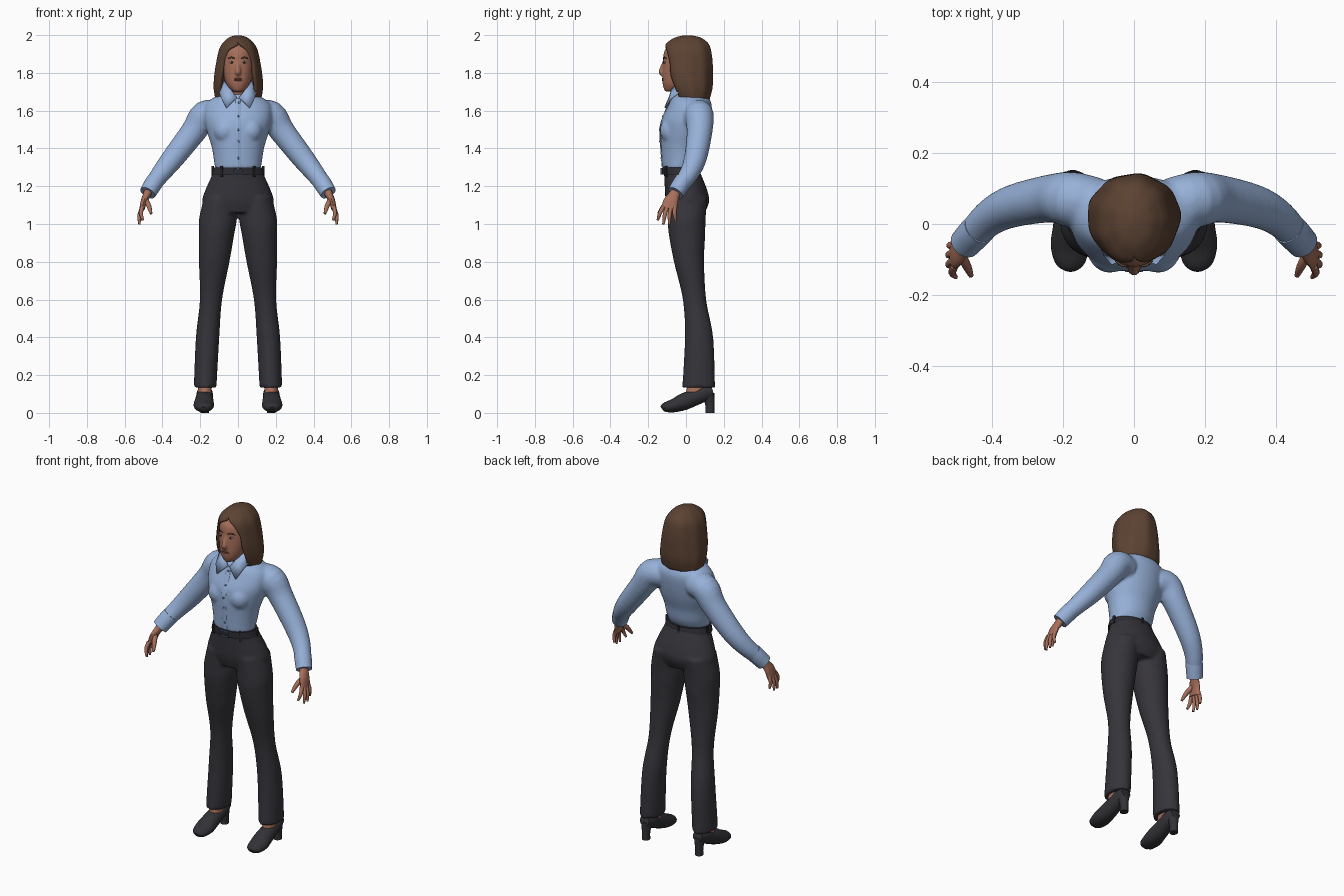
import bpy, bmesh, math
from mathutils import Vector, Matrix

if "Cube" in bpy.data.objects:
    bpy.data.objects.remove(bpy.data.objects["Cube"])

X, Y, Z = Vector((1, 0, 0)), Vector((0, 1, 0)), Vector((0, 0, 1))


def material(name, *rgb):
    m = bpy.data.materials.new(name)
    m.use_nodes = True
    m.diffuse_color = (*rgb, 1)
    bsdf = next(n for n in m.node_tree.nodes if n.type == 'BSDF_PRINCIPLED')
    bsdf.inputs["Base Color"].default_value = (*rgb, 1)
    return m


SKIN = material("skin", .39, .16, .105)
HAIR = material("brown_hair", .108, .056, .033)
SHIRT = material("blue_cotton", .31, .44, .69)
CLOTH = material("charcoal_cloth", .037, .035, .043)
LEATHER = material("shoe_leather", .032, .032, .038)
BELT = material("belt_leather", .025, .025, .032)
TRIM = material("slate_trim", .1, .16, .26)
LIPS = material("lips", .27, .085, .065)
WHITE = material("eye_white", .5, .45, .42)
IRIS = material("iris", .03, .03, .035)


def spline(rows, k):
    """Catmull-Rom interpolation of equal-length tuples."""
    out = []
    for i in range(len(rows) - 1):
        quad = [rows[min(max(j, 0), len(rows) - 1)] for j in range(i - 1, i + 3)]
        for s in range(k):
            t = s / k
            out.append([b + t / 2 * (c - a + t * (2*a - 5*b + 4*c - d + t * (3*(b - c) + d - a)))
                        for a, b, c, d in zip(*quad)])
    return out + [list(rows[-1])]


def skin(bm, loops, closed=True, caps=True):
    """Bridge rows of points with quads."""
    rows = [[bm.verts.new(p) for p in loop] for loop in loops]
    n = len(rows[0])
    for r, q in zip(rows, rows[1:]):
        for i in range(n if closed else n - 1):
            j = (i + 1) % n
            bm.faces.new((r[i], r[j], q[j], q[i]))
    if caps:
        bm.faces.new(rows[0])
        bm.faces.new(rows[-1])


def tube(bm, rows, ref=None, pair=False, n=24, k=4):
    """Loft ellipses (x, y, z, radius, radius); level rings unless ref is given."""
    rows = spline(rows, k)
    for side in (1, -1) if pair else (1,):
        loops = []
        for i, row in enumerate(rows):
            u, v = X, Y
            if ref:
                ahead, behind = rows[min(i + 1, len(rows) - 1)], rows[max(i - 1, 0)]
                t = (Vector(ahead[:3]) - Vector(behind[:3])).normalized()
                u = (ref - t * ref.dot(t)).normalized()
                v = t.cross(u)
            loop = []
            for j in range(n):
                a = math.tau * j / n
                p = Vector(row[:3]) + u * row[3] * math.cos(a) + v * row[-1] * math.sin(a)
                loop.append((p.x * side, p.y, p.z))
            loops.append(loop)
        skin(bm, loops)


def blob(bm, c, r, pair=False):
    for side in (1, -1) if pair else (1,):
        place = Matrix.Translation((c[0] * side, c[1], c[2])) @ Matrix.Diagonal((*r, 1))
        bmesh.ops.create_uvsphere(bm, u_segments=16, v_segments=10, radius=1, matrix=place)


def box(bm, c, size, turn=0):
    place = Matrix.Translation(c) @ Matrix.Rotation(turn, 4, 'Z') @ Matrix.Diagonal((*size, 1))
    bmesh.ops.create_cube(bm, size=1, matrix=place)


def finish(name, bm, mat, voxel=0, thick=0, offset=0):
    bmesh.ops.recalc_face_normals(bm, faces=bm.faces)
    me = bpy.data.meshes.new(name)
    bm.to_mesh(me)
    bm.free()
    me.materials.append(mat)
    me.shade_smooth()
    me.set_sharp_from_angle(angle=math.radians(45))
    ob = bpy.data.objects.new(name, me)
    bpy.context.scene.collection.objects.link(ob)
    if voxel:
        mod = ob.modifiers.new("blend", 'REMESH')
        mod.mode, mod.voxel_size, mod.use_smooth_shade = 'VOXEL', voxel, True
        mod = ob.modifiers.new("soften", 'SMOOTH')
        mod.factor, mod.iterations = .5, 4
    if thick:
        mod = ob.modifiers.new("thickness", 'SOLIDIFY')
        mod.thickness, mod.offset = thick, offset


# Shirt: torso, bust and sleeves blended together
bm = bmesh.new()
tube(bm, [(0, -.035, 1.295, .122, .09), (0, -.025, 1.34, .128, .103), (0, -.02, 1.41, .14, .112),
          (0, -.01, 1.48, .162, .125), (0, 0, 1.55, .178, .13), (0, .02, 1.62, .178, .117),
          (0, .024, 1.66, .145, .102), (0, .022, 1.69, .08, .078), (0, .02, 1.705, .05, .06)], n=32)
blob(bm, (.068, -.073, 1.495), (.064, .066, .07), True)
tube(bm, [(.1, .06, 1.58, .07), (.175, .069, 1.575, .078), (.235, .072, 1.49, .068),
          (.343, .05, 1.35, .06), (.41, .015, 1.265, .051), (.465, -.042, 1.19, .042)], Y, True)
finish("shirt", bm, SHIRT, .009)

# Sleeve cuffs
bm = bmesh.new()
tube(bm, [(.436, -.012, 1.232, .047), (.452, -.028, 1.207, .047), (.478, -.056, 1.165, .044)], Y, True)
finish("cuffs", bm, SHIRT)

# Collar: a folded strip on each side, from the front point to the nape
bm = bmesh.new()
top = [(.006, -.088, 1.668), (.04, -.072, 1.715), (.067, -.03, 1.75),
       (.067, .03, 1.76), (.04, .072, 1.76), (0, .086, 1.76)]
low = [(.062, -.11, 1.615), (.085, -.085, 1.66), (.1, -.03, 1.7),
       (.094, .04, 1.715), (.052, .09, 1.72), (0, .105, 1.72)]
for side in (1, -1):
    skin(bm, [[(x * side, y, z) for x, y, z in row] for row in (top, low)], False, False)
bmesh.ops.remove_doubles(bm, verts=bm.verts, dist=.0005)
finish("collar", bm, SHIRT, thick=.01)

# Button placket and buttons
placket = [(0, -.125, 1.305, .004, .014), (0, -.132, 1.4, .004, .014), (0, -.137, 1.47, .004, .014),
           (0, -.133, 1.53, .004, .014), (0, -.103, 1.61, .004, .014), (0, -.082, 1.665, .004, .012)]
bm = bmesh.new()
tube(bm, placket, Y, n=12)
finish("placket", bm, SHIRT)
bm = bmesh.new()
for row in spline(placket, 4)[2::4]:
    blob(bm, (.003, row[1] - .004, row[2]), (.006, .003, .006))
finish("buttons", bm, TRIM)

# Trousers: hips and flared legs blended together
bm = bmesh.new()
tube(bm, [(0, -.03, 1.303, .122, .092), (0, -.015, 1.25, .142, .1), (0, 0, 1.18, .173, .112),
          (0, .008, 1.12, .19, .115), (0, .005, 1.06, .165, .095)], n=32)
tube(bm, [(.095, .008, 1.14, .085, .106), (.106, .004, 1.03, .1, .1), (.113, .005, .95, .094, .097),
          (.126, .016, .8, .081, .08), (.143, .045, .6, .059, .062), (.161, .069, .4, .062, .075),
          (.174, .067, .135, .06, .087)], pair=True, n=28, k=6)
finish("trousers", bm, CLOTH, .009)

# Belt, belt loops and buckle
bm = bmesh.new()
tube(bm, [(0, -.025, 1.262, .141, .102), (0, -.03, 1.3, .13, .098)], n=40, k=2)
for deg in (-100, -40, 40, 100, 180):
    a = math.radians(deg)
    box(bm, (.136 * math.sin(a), -.028 - .101 * math.cos(a), 1.278), (.013, .01, .056), a)
finish("belt", bm, BELT)
bm = bmesh.new()
for s in (1, -1):
    box(bm, (0, -.131, 1.279 + .015 * s), (.052, .009, .006))
    box(bm, (.023 * s, -.131, 1.279), (.006, .009, .03))
finish("buckle", bm, TRIM)

# Head, neck and nose
bm = bmesh.new()
tube(bm, [(0, -.078, 1.702, .026, .032), (0, -.064, 1.718, .045, .054), (0, -.045, 1.75, .066, .08),
          (0, -.035, 1.8, .078, .09), (0, -.025, 1.86, .083, .097), (0, -.02, 1.92, .078, .093),
          (0, -.015, 1.97, .045, .055)], n=32)
tube(bm, [(0, .02, 1.6, .052), (0, -.004, 1.68, .055), (0, -.01, 1.77, .052)])
tube(bm, [(0, -.113, 1.862, .009), (0, -.127, 1.825, .012), (0, -.13, 1.805, .016, .015),
          (0, -.12, 1.794, .014, .01)], X, n=12)
finish("head", bm, SKIN, .006)

# Facial features
bm = bmesh.new()
blob(bm, (.033, -.112, 1.856), (.014, .006, .006), True)
finish("eyes", bm, WHITE)
bm = bmesh.new()
blob(bm, (.033, -.1165, 1.856), (.006, .004, .006), True)
finish("irises", bm, IRIS)
bm = bmesh.new()
tube(bm, [(.016, -.119, 1.876, .003), (.034, -.116, 1.882, .004), (.053, -.104, 1.876, .002)], Z, True, 8)
finish("eyebrows", bm, HAIR)
bm = bmesh.new()
for dz in (-.004, .004):
    blob(bm, (0, -.12, 1.765 + dz), (.024, .008, .005))
finish("lips", bm, LIPS)

# Hair: a shell open at the face; z, centre y, radii, opening angle on each side
bm = bmesh.new()
loops, cols = [], 54
for z, cy, rx, ry, left, right in spline([
        (1.655, .035, .12, .088, 44, 50), (1.72, .025, .131, .115, 45, 50), (1.79, .014, .127, .128, 42, 46),
        (1.86, .01, .116, .13, 42, 44), (1.92, .006, .103, .126, 29, 32), (1.95, .006, .088, .115, 13, 6),
        (1.968, .008, .072, .098, 0, 0), (1.988, .01, .048, .066, 0, 0), (1.999, .01, .012, .018, 0, 0)], 3):
    start = math.radians(max(left, 0))
    end = math.tau - math.radians(max(right, 0))
    loop = []
    for i in range(cols + 1):
        a = start + (end - start) * i / cols
        wave = 1 + .014 * math.sin(9 * a)
        loop.append((rx * wave * math.sin(a), cy - ry * wave * math.cos(a), z))
    loops.append(loop)
skin(bm, loops, False, False)
bm.verts.ensure_lookup_table()
bm.faces.new(bm.verts[-cols - 1:-1])
bmesh.ops.remove_doubles(bm, verts=bm.verts, dist=.0004)
finish("hair", bm, HAIR, thick=.02, offset=-1)

# Hands: palm, four fingers and thumb
bm = bmesh.new()
tube(bm, [(.468, -.045, 1.185, .028, .024), (.482, -.062, 1.155, .029, .021),
          (.498, -.08, 1.12, .039, .017), (.508, -.09, 1.08, .041, .014)], Y, True, 16)
for base_y, tip in ((-.12, (.503, -.15, 1.02)), (-.1, (.521, -.12, .997)),
                    (-.08, (.522, -.088, .998)), (-.06, (.515, -.055, 1.018))):
    base, tip = Vector((.507, base_y, 1.092)), Vector(tip)
    middle = base.lerp(tip, .5) + Vector((.008, -.003, 0))
    tube(bm, [(*base, .011), (*middle, .0105), (*tip, .006)], Y, True, 10)
tube(bm, [(.49, -.085, 1.13, .014), (.472, -.118, 1.095, .013), (.46, -.146, 1.055, .007)], X, True, 10)
finish("hands", bm, SKIN)

# Ankles and high-heeled shoes
bm = bmesh.new()
tube(bm, [(.176, .05, .09, .036, .056), (.174, .062, .17, .036, .046)], pair=True)
finish("ankles", bm, SKIN)
bm = bmesh.new()
tube(bm, [(.18, -.126, .02, .02, .015), (.18, -.11, .029, .042, .026), (.181, -.06, .04, .054, .037),
          (.179, -.01, .06, .05, .045), (.177, .05, .083, .045, .043), (.176, .1, .104, .042, .042),
          (.176, .142, .116, .03, .03)], X, True)
tube(bm, [(.176, .126, 0, .022, .024), (.176, .126, .05, .023, .025), (.176, .115, .105, .035, .036)], pair=True)
finish("shoes", bm, LEATHER)
